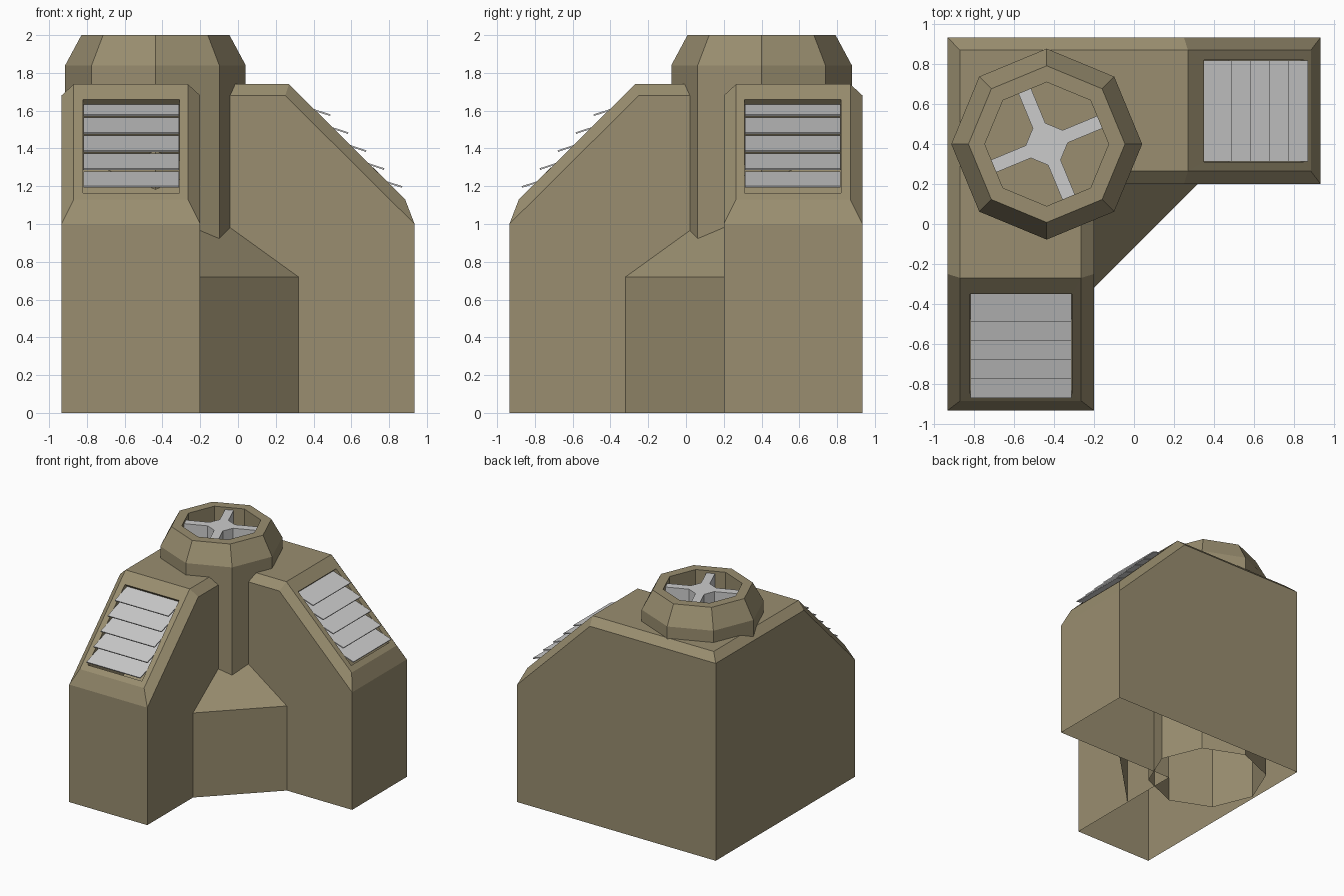
import bpy, bmesh, math
from mathutils import Vector, Matrix

if "Cube" in bpy.data.objects:
    bpy.data.objects.remove(bpy.data.objects["Cube"])

brown = bpy.data.materials.new("brown_paint")
brown.diffuse_color = (0.32, 0.27, 0.16, 1)
brown.use_nodes = True
brown.node_tree.nodes["Principled BSDF"].inputs["Base Color"].default_value = brown.diffuse_color


def finish(name, bm, mat=None):
    bmesh.ops.remove_doubles(bm, verts=bm.verts, dist=1e-4)
    bmesh.ops.recalc_face_normals(bm, faces=bm.faces)
    me = bpy.data.meshes.new(name)
    bm.to_mesh(me)
    bm.free()
    ob = bpy.data.objects.new(name, me)
    bpy.context.collection.objects.link(ob)
    if mat:
        me.materials.append(mat)
    return ob


def face(bm, pts):
    bm.faces.new([bm.verts.new(p) for p in pts])


def loft(bm, rings):
    for a, b in zip(rings, rings[1:]):
        for i in range(len(a)):
            j = (i + 1) % len(a)
            face(bm, [a[i], a[j], b[j], b[i]])


def same(x, y, z):
    return Vector((x, y, z))


def swap(x, y, z):
    # reflection across the diagonal of the L
    return Vector((-y, -x, z))


# L-shaped housing: one arm described, the other reflected; open underneath
bm = bmesh.new()
for P in (same, swap):
    # long walls and their chamfers: (wall y, inset y, corner x, inset corner x)
    for y, yi, cx, ci in ((.935, .87, -.935, -.87), (.2, .265, -.2, -.265)):
        face(bm, [P(cx, y, 0), P(.935, y, 0), P(.935, y, 1.0), P(.25, y, 1.68), P(cx, y, 1.68)])
        face(bm, [P(cx, y, 1.68), P(.25, y, 1.68), P(.27, yi, 1.74), P(ci, yi, 1.74)])
        face(bm, [P(.25, y, 1.68), P(.935, y, 1.0), P(.885, yi, 1.13), P(.27, yi, 1.74)])
    # end wall, end chamfer, flat roof
    face(bm, [P(.935, .2, 0), P(.935, .935, 0), P(.935, .935, 1.0), P(.935, .2, 1.0)])
    face(bm, [P(.935, .2, 1.0), P(.935, .935, 1.0), P(.885, .87, 1.13), P(.885, .265, 1.13)])
    face(bm, [P(-.87, .87, 1.74), P(.27, .87, 1.74), P(.27, .265, 1.74), P(-.265, .265, 1.74)])
    # sloped panel with a deep vent recess
    rings = []
    for x0, z0, x1, z1, ya, yb in ((.27, 1.74, .885, 1.13, .265, .87),
                                   (.35, 1.66, .85, 1.165, .31, .82),
                                   (-.025, 1.285, .475, .79, .31, .82)):
        rings.append([P(x0, ya, z0), P(x0, yb, z0), P(x1, yb, z1), P(x1, ya, z1)])
    loft(bm, rings)
    face(bm, rings[-1])
finish("housing", bm, brown)

# Sloped-top wedge filling the inner corner
bm = bmesh.new()
a, b = (-.2, -.32), (.32, .2)
c = (-.2, .2)
A, B, C = (*a, .72), (*b, .72), (*c, 1.095)
face(bm, [(*a, 0), (*b, 0), B, A])
face(bm, [A, B, C])
finish("corner_wedge", bm, brown)

# Octagonal fan tower with tapered collar and well
bm = bmesh.new()
centre = Vector((-.437, .4, 0))


def octagon(r, z):
    return [centre + Vector((r * math.cos(k * math.pi / 4), r * math.sin(k * math.pi / 4), z))
            for k in range(8)]


rings = [octagon(r, z) for r, z in ((.478, 0), (.478, 1.84), (.392, 2.0), (.31, 2.0), (.31, 1.82))]
loft(bm, rings)
face(bm, rings[-1])
finish("fan_tower", bm, brown)

# Four-bladed fan
bm = bmesh.new()
outline = []
for k in range(4):
    rot = Matrix.Rotation(math.radians(22.5 + 90 * k), 3, 'Z')
    for x, y in ((.1, -.034), (.29, -.034), (.29, .034), (.1, .034)):
        outline.append(centre + rot @ Vector((x, y, 0)))
low = [p + Vector((0, 0, 1.84)) for p in outline]
high = [p + Vector((0, 0, 1.98)) for p in outline]
loft(bm, [low, high])
face(bm, low)
face(bm, high)
finish("fan", bm)

# Louvre slats in both vents
for name, P in (("right_louvres", same), ("front_louvres", swap)):
    bm = bmesh.new()
    for i in range(5):
        x, z = .49 + .095 * i, 1.58 - .095 * i
        section = [(x, z), (x - .24, z + .078), (x - .243, z + .07), (x - .003, z - .008)]
        ends = [[P(px, y, pz) for px, pz in section] for y in (.312, .818)]
        loft(bm, ends)
        for e in ends:
            face(bm, e)
    finish(name, bm)
